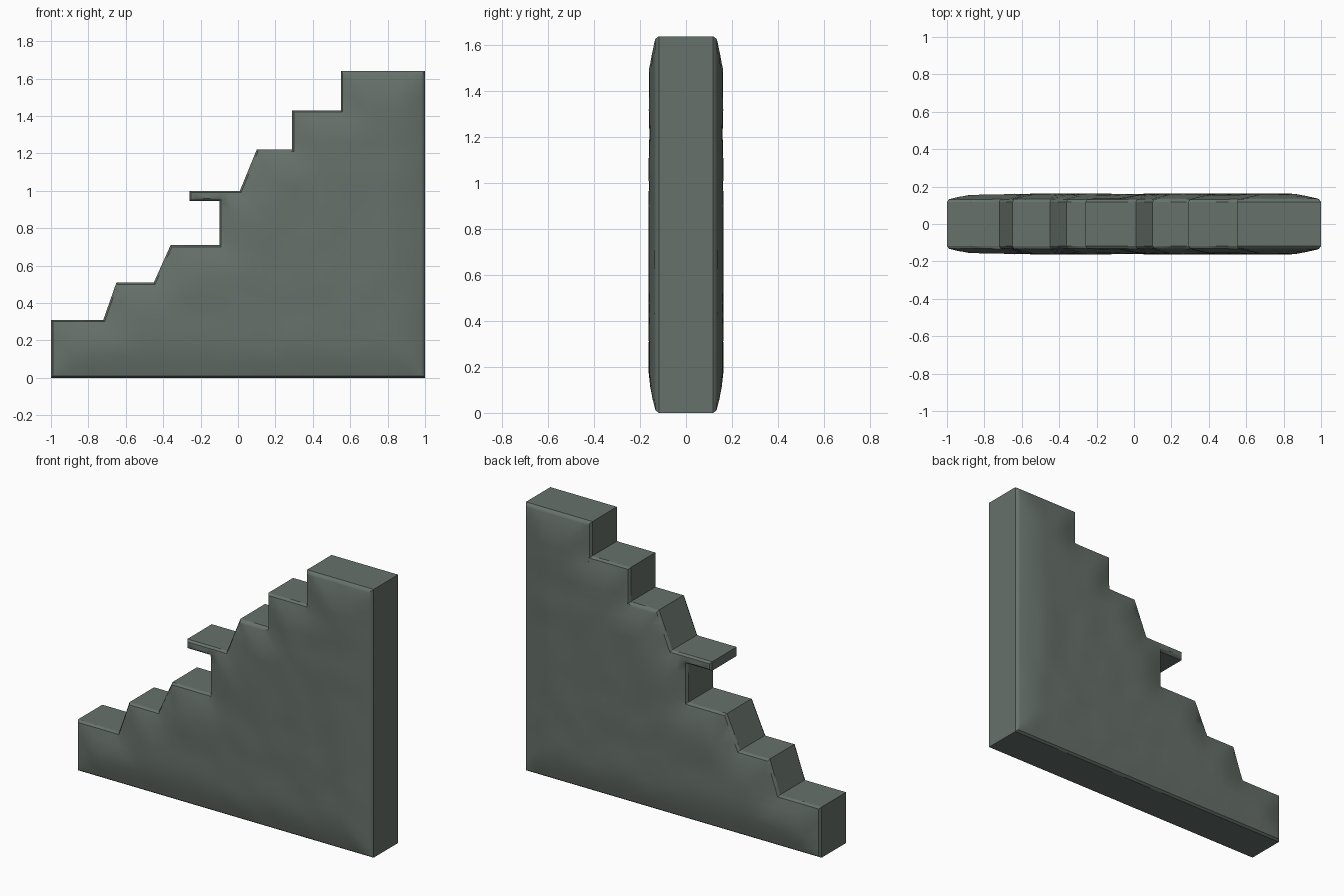
import bpy, bmesh, math
from mathutils import Vector, noise
from mathutils.geometry import intersect_point_line

cube = bpy.data.objects.get("Cube")
if cube:
    bpy.data.objects.remove(cube)

# Stepped outline (x, z), with a thin projecting ledge halfway up
OUTLINE = [(-1, 0), (1, 0), (1, 1.64), (.55, 1.64), (.55, 1.43), (.29, 1.43),
           (.29, 1.22), (.10, 1.22), (.01, 1.0), (-.26, 1.0), (-.26, .945),
           (-.10, .945), (-.10, .71), (-.36, .71), (-.45, .51), (-.65, .51),
           (-.72, .31), (-1, .31)]
CORNERS = [Vector((x, 0, z)) for x, z in OUTLINE]
# Half thickness against distance from the outline: rounded rim, then a gentle bulge
SECTION = [(0, .118), (.004, .128), (.014, .135), (.15, .161), (3, .161)]
GRID = .06


def edge_distance(p):
    best = math.inf
    for a, b in zip(CORNERS, CORNERS[1:] + CORNERS[:1]):
        q, t = intersect_point_line(p, a, b)
        q = a if t < 0 else b if t > 1 else q
        best = min(best, (p - q).length)
    return best


def half_thickness(d):
    for (d0, y0), (d1, y1) in zip(SECTION, SECTION[1:]):
        if d <= d1:
            return y0 + (y1 - y0) * (d - d0) / (d1 - d0)


bm = bmesh.new()
panel = bm.faces.new([bm.verts.new(c) for c in CORNERS])
if panel.normal.y > 0:
    panel.normal_flip()

# Rim loops
for width in (.004, .01):
    bmesh.ops.inset_region(bm, faces=[panel], thickness=width,
                           use_boundary=True, use_even_offset=True)

# Grid cuts for the worn stone face
for axis, start, stop in ((Vector((1, 0, 0)), -1, 1), (Vector((0, 0, 1)), 0, 1.64)):
    for i in range(1, math.ceil((stop - start) / GRID)):
        bmesh.ops.bisect_plane(bm, geom=bm.verts[:] + bm.edges[:] + bm.faces[:],
                               plane_co=axis * (start + i * GRID), plane_no=axis)

# Bulge and slight unevenness
bmesh.ops.triangulate(bm, faces=[f for f in bm.faces if len(f.verts) > 3])
for v in bm.verts:
    d = edge_distance(v.co)
    rough = .005 * noise.noise(v.co * 7) * min(d / .1, 1)
    v.co.y = -half_thickness(d) + rough

# Side walls back to the middle plane
rim = [e for e in bm.edges if e.is_boundary]
walls = bmesh.ops.extrude_edge_only(bm, edges=rim)["geom"]
for v in walls:
    if isinstance(v, bmesh.types.BMVert):
        v.co.y = 0
bmesh.ops.recalc_face_normals(bm, faces=bm.faces[:])
bm.normal_update()
front = max(bm.faces, key=lambda f: abs(f.normal.y) * f.calc_area())
if front.normal.y > 0:
    bmesh.ops.reverse_faces(bm, faces=bm.faces[:])

mesh = bpy.data.meshes.new("stair_wall")
bm.to_mesh(mesh)
bm.free()
wall = bpy.data.objects.new("stair_wall", mesh)
bpy.context.collection.objects.link(wall)

# Grey green stone
stone = bpy.data.materials.new("grey_green_stone")
stone.use_nodes = True
colour = (.135, .165, .145, 1)
stone.diffuse_color = colour
bsdf = next(n for n in stone.node_tree.nodes if n.type == 'BSDF_PRINCIPLED')
bsdf.inputs["Base Color"].default_value = colour
bsdf.inputs["Roughness"].default_value = .9
mesh.materials.append(stone)

# Back half
mirror = wall.modifiers.new("back_half", 'MIRROR')
mirror.use_axis = (False, True, False)
mirror.use_clip = True

bpy.context.view_layer.objects.active = wall
wall.select_set(True)
bpy.ops.object.shade_smooth_by_angle(angle=math.radians(35))
